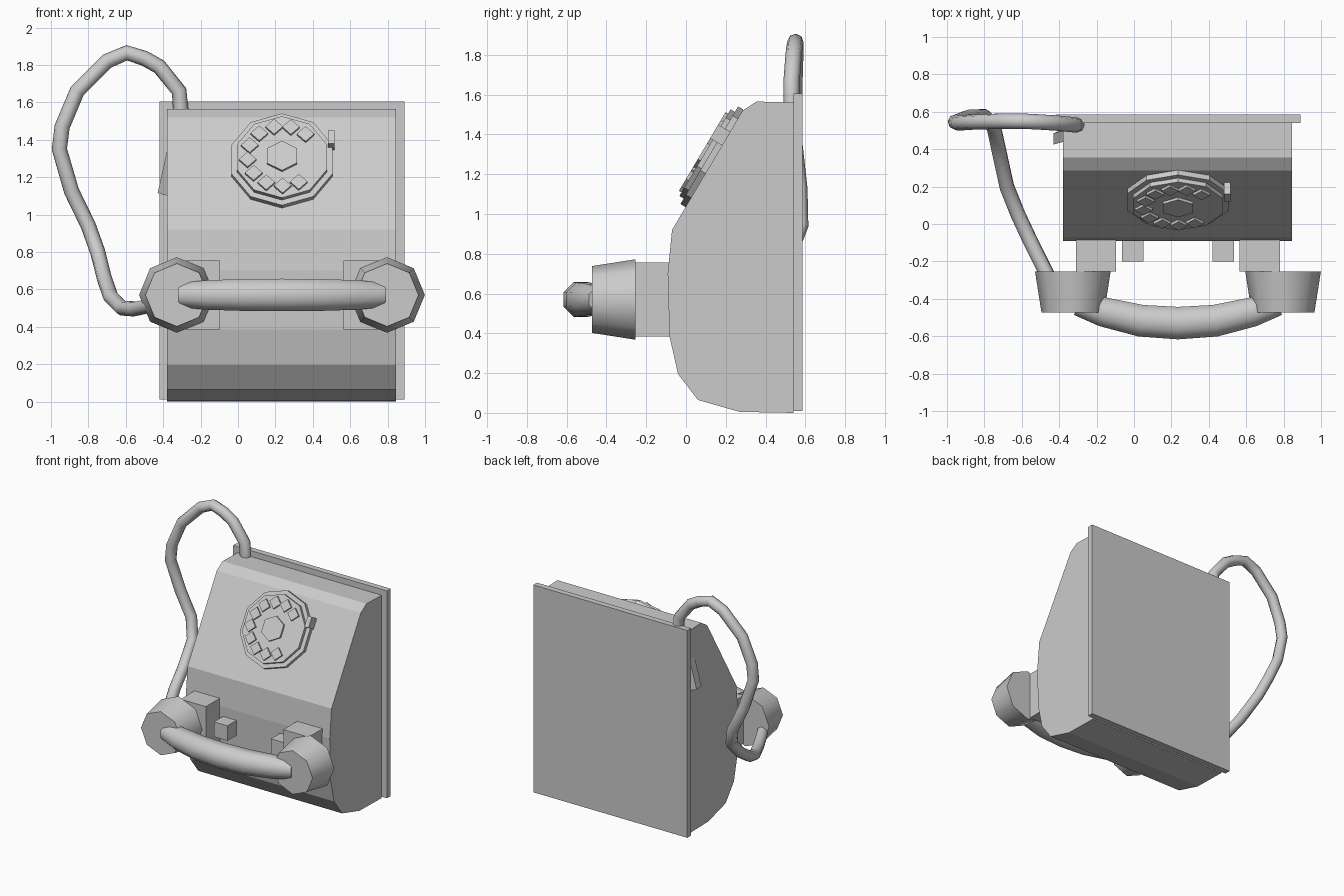
import bpy, bmesh, math
from mathutils import Matrix, Vector

cube = bpy.data.objects.get("Cube")
if cube:
    bpy.data.objects.remove(cube, do_unlink=True)

grey = bpy.data.materials.new("plain_grey")
grey.use_nodes = True
grey.diffuse_color = (0.6, 0.6, 0.6, 1)
grey.node_tree.nodes["Principled BSDF"].inputs["Base Color"].default_value = (0.6, 0.6, 0.6, 1)

MID = 0.235  # x of the telephone's own centre line


def finish(name, bm, matrix=Matrix()):
    bmesh.ops.recalc_face_normals(bm, faces=bm.faces)
    mesh = bpy.data.meshes.new(name)
    bm.to_mesh(mesh)
    bm.free()
    mesh.transform(matrix)
    mesh.materials.append(grey)
    obj = bpy.data.objects.new(name, mesh)
    bpy.context.collection.objects.link(obj)
    return obj


def smooth(obj, angle):
    bpy.ops.object.select_all(action='DESELECT')
    obj.select_set(True)
    bpy.context.view_layer.objects.active = obj
    bpy.ops.object.shade_smooth_by_angle(angle=math.radians(angle))


def box(name, lo, hi, matrix=Matrix()):
    lo, hi = Vector(lo), Vector(hi)
    bm = bmesh.new()
    bmesh.ops.create_cube(bm, size=1)
    for v in bm.verts:
        v.co = (lo + hi) / 2 + v.co * (hi - lo)
    return finish(name, bm, matrix)


def drum(name, sides, r1, r2, depth, matrix, turn=math.pi / 2):
    """Prism or frustum rising from the local z = 0 plane, first corner at angle turn."""
    bm = bmesh.new()
    rings = []
    for r, z in ((r1, 0), (r2, depth)):
        angles = [turn + math.tau * i / sides for i in range(sides)]
        rings.append([bm.verts.new((r * math.cos(a), r * math.sin(a), z)) for a in angles])
        bm.faces.new(rings[-1])
    for i in range(sides):
        j = (i + 1) % sides
        bm.faces.new((rings[0][i], rings[0][j], rings[1][j], rings[1][i]))
    return finish(name, bm, matrix)


def extrude(name, profile, offset):
    bm = bmesh.new()
    face = bm.faces.new([bm.verts.new(p) for p in profile])
    out = bmesh.ops.extrude_face_region(bm, geom=[face])
    bmesh.ops.translate(bm, vec=offset, verts=[g for g in out["geom"] if isinstance(g, bmesh.types.BMVert)])
    bm.faces.ensure_lookup_table()
    return finish(name, bm)


def tube(name, points, radii, resolution, tilt=0.0):
    curve = bpy.data.curves.new(name, 'CURVE')
    curve.dimensions = '3D'
    curve.twist_mode = 'Z_UP' if tilt else 'MINIMUM'
    curve.bevel_depth = 1
    curve.bevel_resolution = resolution
    curve.use_fill_caps = True
    spline = curve.splines.new('POLY')
    spline.points.add(len(points) - 1)
    for p, co, r in zip(spline.points, points, radii):
        p.co, p.radius, p.tilt = (*co, 1), r, tilt
    curve.materials.append(grey)
    obj = bpy.data.objects.new(name, curve)
    bpy.context.collection.objects.link(obj)
    bpy.ops.object.select_all(action='DESELECT')
    obj.select_set(True)
    bpy.context.view_layer.objects.active = obj
    bpy.ops.object.convert(target='MESH')
    smooth(bpy.context.object, 62)


# Wall plate and curved housing
box("wall_plate", (-0.42, 0.54, 0.01), (0.89, 0.585, 1.605))
side = [(0.54, 0), (0.27, 0.005), (0.06, 0.065), (-0.04, 0.195), (-0.083, 0.385), (-0.092, 0.7),
        (-0.07, 0.92), (0.285, 1.52), (0.355, 1.565), (0.54, 1.56)]
extrude("housing", [(-0.38, y, z) for y, z in side], (1.225, 0, 0))

# Side hook
extrude("side_hook", [(-0.375, 0.44, 1.36), (-0.43, 0.425, 1.115), (-0.375, 0.45, 1.1)], (0, 0.06, 0))

# Rotary dial, built flat in the frame of the sloping front
slope = Vector((0, 0.355, 0.6)).normalized()
normal = Vector((1, 0, 0)).cross(slope)
dial = Matrix((Vector((1, 0, 0)), slope, normal)).transposed().to_4x4()
dial.translation = (MID, 0.143, 1.28)


def on_dial(x, y, z):
    return dial @ Matrix.Translation((x, y, z))


drum("dial_base", 10, 0.285, 0.285, 0.03, dial)
drum("dial_plate", 10, 0.253, 0.253, 0.027, on_dial(0, 0, 0.028))
drum("dial_hub", 6, 0.092, 0.092, 0.017, on_dial(0, 0, 0.053))
for i in range(10):
    a = math.radians(47 + 28 * i)
    drum("finger_pad", 4, 0.047, 0.047, 0.017, on_dial(0.185 * math.cos(a), 0.185 * math.sin(a), 0.053))
box("finger_stop", (0.245, 0.075, 0), (0.28, 0.155, 0.07), dial)

# Cradle blocks and handset cups, one of each per side
for s, label in ((-1, "right"), (1, "left")):
    for part, a, b, front, z1, z2 in (("cradle_block", 0.33, 0.545, -0.255, 0.385, 0.755),
                                      ("cradle_peg", 0.185, 0.3, -0.2, 0.51, 0.625)):
        x1, x2 = sorted((MID + s * a, MID + s * b))
        box(f"{part}_{label}", (x1, front, z1), (x2, -0.07, z2))
    place = Matrix.Translation((MID + s * 0.562, -0.255, 0.57)) @ Matrix.Rotation(math.pi / 2, 4, 'X')
    smooth(drum(f"handset_cup_{label}", 8, 0.202, 0.168, 0.217, place), 50)

# Bowed handset grip
half = [(-0.535, -0.425, 0.07), (-0.4, -0.47, 0.085), (-0.2, -0.517, 0.092), (0, -0.53, 0.094)]
grip = half + [(-x, y, r) for x, y, r in reversed(half[:-1])]
tube("handset_grip", [(MID + x, y, 0.57) for x, y, r in grip], [r for x, y, r in grip], 2, math.pi / 8)

# Looping cord
cord = [(-0.305, 0.53, 1.55), (-0.315, 0.53, 1.66), (-0.42, 0.54, 1.79), (-0.5, 0.545, 1.835),
        (-0.595, 0.55, 1.865), (-0.7, 0.55, 1.82), (-0.86, 0.545, 1.66), (-0.94, 0.54, 1.47),
        (-0.955, 0.545, 1.35), (-0.89, 0.57, 1.125), (-0.8, 0.575, 0.94), (-0.75, 0.52, 0.8),
        (-0.715, 0.36, 0.66), (-0.68, 0.2, 0.56), (-0.62, 0.05, 0.5), (-0.55, -0.1, 0.495),
        (-0.46, -0.28, 0.515)]
tube("cord", cord, [0.041] * len(cord), 2)
